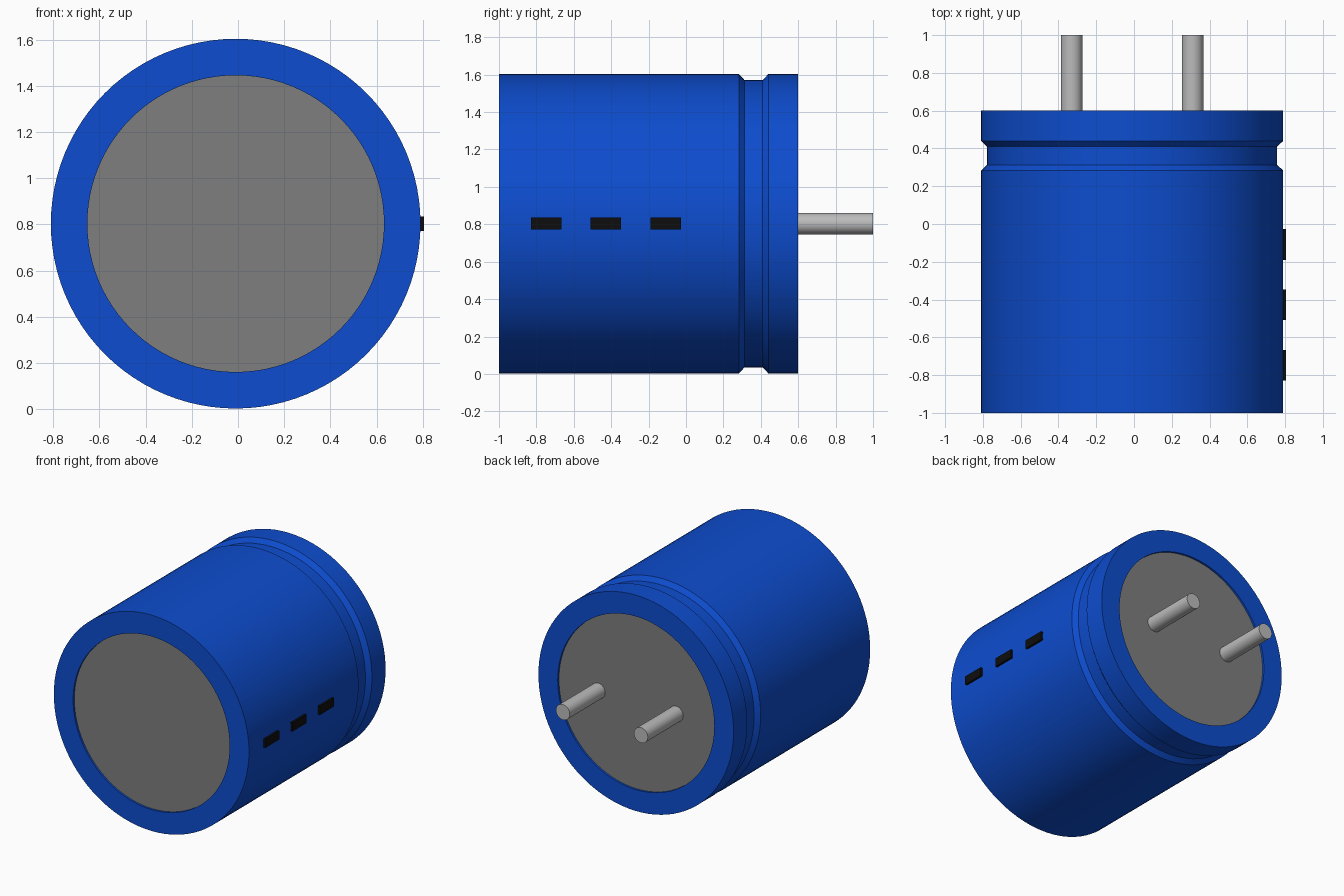
import bpy, bmesh, math
from mathutils import Matrix, Vector

cube = bpy.data.objects.get("Cube")
if cube:
    bpy.data.objects.remove(cube, do_unlink=True)

CX, CZ = -0.01, 0.803          # axis of the can, running along y
R, RIM, DEPTH = 0.80, 0.642, 0.015
FRONT, BACK = -1.0, 0.6


def material(name, rgb):
    mat = bpy.data.materials.new(name)
    mat.use_nodes = True
    mat.diffuse_color = (*rgb, 1)
    mat.node_tree.nodes["Principled BSDF"].inputs["Base Color"].default_value = (*rgb, 1)
    return mat


blue = material("sleeve blue", (0.004, 0.073, 0.62))
grey = material("end cap grey", (0.21, 0.21, 0.21))
silver = material("lead silver", (0.5, 0.5, 0.5))
black = material("mark black", (0.004, 0.004, 0.004))


def finish(name, bm, mat, smooth=True):
    bmesh.ops.recalc_face_normals(bm, faces=bm.faces)
    mesh = bpy.data.meshes.new(name)
    bm.to_mesh(mesh)
    bm.free()
    mesh.materials.append(mat)
    obj = bpy.data.objects.new(name, mesh)
    bpy.context.collection.objects.link(obj)
    if smooth:
        bpy.ops.object.select_all(action='DESELECT')
        obj.select_set(True)
        bpy.context.view_layer.objects.active = obj
        bpy.ops.object.shade_smooth_by_angle(angle=math.radians(30))
    return obj


def lathe(name, profile, mat, steps=96):
    """Spin a closed (radius, y) profile around the can axis."""
    bm = bmesh.new()
    verts = [bm.verts.new((CX + r, y, CZ)) for r, y in profile]
    edges = [bm.edges.new((a, b)) for a, b in zip(verts, verts[1:] + verts[:1])]
    bmesh.ops.spin(bm, geom=verts + edges, cent=(CX, 0, CZ), axis=(0, 1, 0),
                   angle=math.tau, steps=steps)
    bmesh.ops.remove_doubles(bm, verts=bm.verts, dist=1e-5)
    return finish(name, bm, mat)


def cylinder(name, x, y0, y1, radius, mat, segments):
    bm = bmesh.new()
    place = Matrix.Translation((x, (y0 + y1) / 2, CZ)) @ Matrix.Rotation(math.pi / 2, 4, 'X')
    bmesh.ops.create_cone(bm, cap_ends=True, segments=segments, radius1=radius,
                          radius2=radius, depth=y1 - y0, matrix=place)
    return finish(name, bm, mat)


# Sleeve with a crimped groove and a lip at both ends
lathe("sleeve", [(RIM, FRONT), (R, FRONT), (R, 0.283), (R - 0.032, 0.313),
                 (R - 0.032, 0.41), (R, 0.44), (R, BACK), (RIM, BACK)], blue)

# Core whose two ends sit slightly recessed inside the lips
cylinder("end_caps", CX, FRONT + DEPTH, BACK - DEPTH, RIM, grey, 96)

# Two leads out of the back
for side, name in ((-1, "right_lead"), (1, "left_lead")):
    cylinder(name, CX + side * 0.32, BACK - 0.03, 1.0, 0.057, silver, 32)

# Row of dashes marking one terminal
for i in range(3):
    bm = bmesh.new()
    size = Matrix.Diagonal(Vector((0.03, 0.163, 0.064, 1)))
    bmesh.ops.create_cube(bm, matrix=Matrix.Translation((0.79, -0.748 + i * 0.32, CZ)) @ size)
    finish("polarity_dash_%d" % (i + 1), bm, black, smooth=False)
